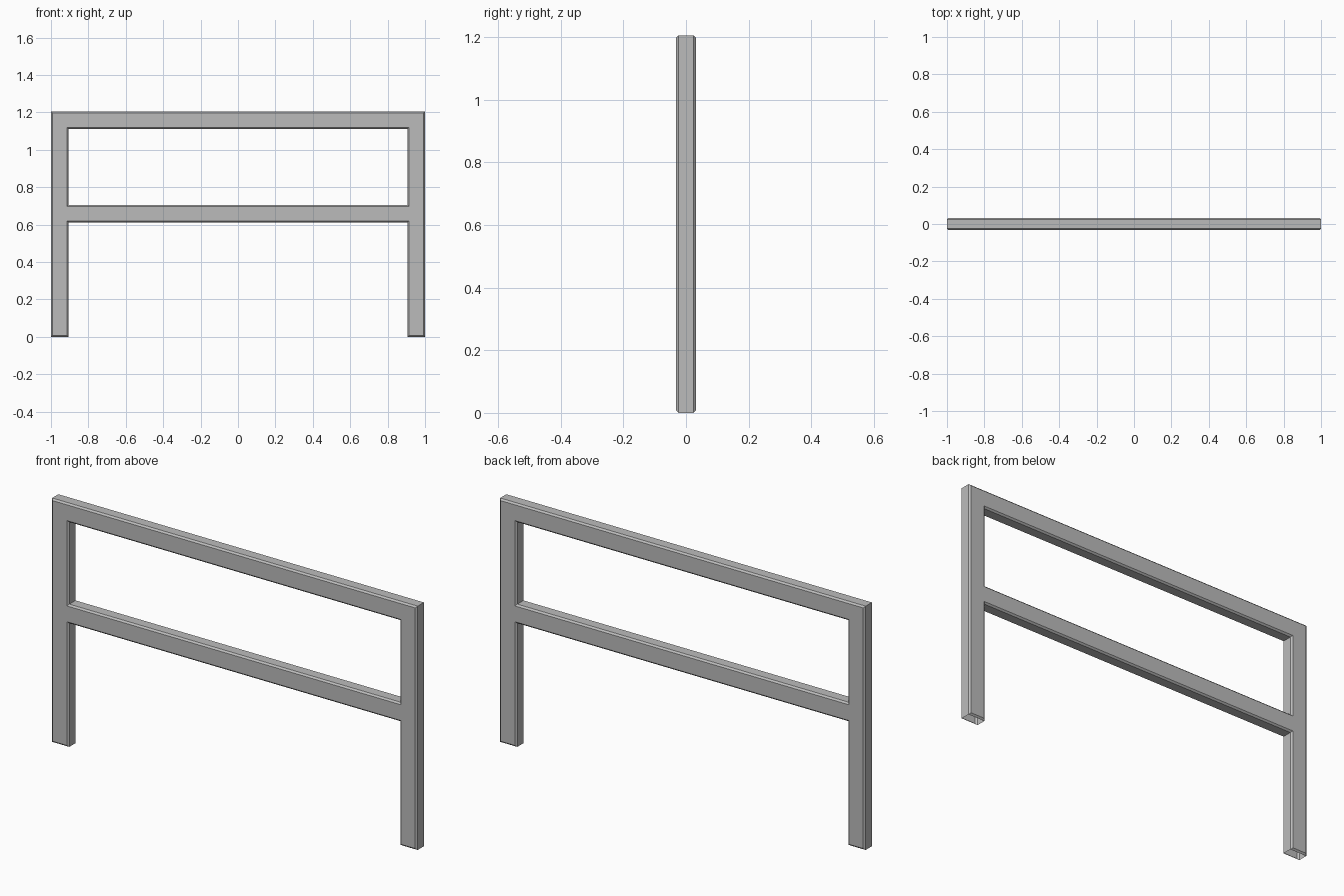
import bpy
import bmesh

cube = bpy.data.objects.get("Cube")
if cube:
    bpy.data.objects.remove(cube, do_unlink=True)

HALF_DEPTH = 0.032
CHAMFER = 0.008
xs = [-1.0, -0.906, 0.906, 1.0]
zs = [0.0, 0.612, 0.706, 1.112, 1.206]

grey = bpy.data.materials.new("plain_grey")
grey.use_nodes = True
colour = (0.5, 0.5, 0.5, 1.0)
grey.diffuse_color = colour
grey.node_tree.nodes["Principled BSDF"].inputs["Base Color"].default_value = colour

# Front sheet: two legs joined by a middle rail and a top rail
bm = bmesh.new()
grid = [[bm.verts.new((x, CHAMFER - HALF_DEPTH, z)) for z in zs] for x in xs]
for i in range(len(xs) - 1):
    for k in range(len(zs) - 1):
        is_leg = i != 1
        is_rail = k in (1, 3)
        if is_leg or is_rail:
            bm.faces.new((grid[i][k], grid[i + 1][k], grid[i + 1][k + 1], grid[i][k + 1]))
bm.normal_update()

# Chamfered rim around the outline and both openings
bmesh.ops.inset_region(bm, faces=bm.faces[:], thickness=CHAMFER, depth=CHAMFER,
                       use_boundary=True, use_even_offset=True)

# Side walls back to the mid plane, leaving the leg ends open
rim = [e for e in bm.edges if e.is_boundary and max(v.co.z for v in e.verts) > 0.001]
walls = bmesh.ops.extrude_edge_only(bm, edges=rim)["geom"]
for v in walls:
    if isinstance(v, bmesh.types.BMVert):
        v.co.y = 0.0

# Back half
bmesh.ops.mirror(bm, geom=bm.verts[:] + bm.edges[:] + bm.faces[:], axis='Y', merge_dist=0.0005)
bmesh.ops.recalc_face_normals(bm, faces=bm.faces[:])
bmesh.ops.dissolve_limit(bm, angle_limit=0.01, verts=bm.verts[:], edges=bm.edges[:])

mesh = bpy.data.meshes.new("rail_frame")
bm.to_mesh(mesh)
bm.free()
mesh.materials.append(grey)
frame = bpy.data.objects.new("rail_frame", mesh)
bpy.context.collection.objects.link(frame)
